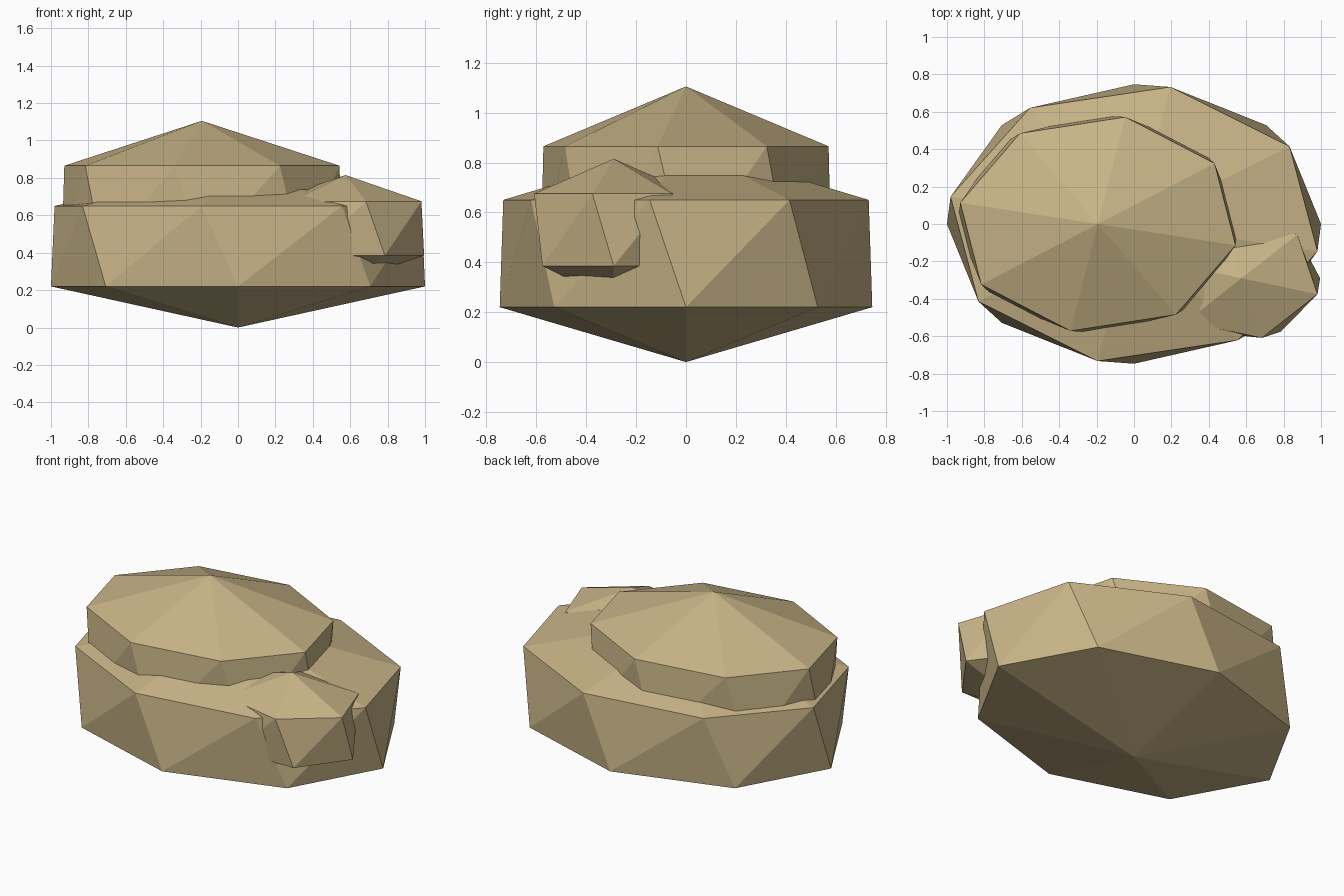
import bpy
import bmesh
from math import cos, sin, tau

cube = bpy.data.objects.get("Cube")
if cube:
    bpy.data.objects.remove(cube, do_unlink=True)

# Sandy stone colour
stone = bpy.data.materials.new("sandstone")
stone.use_nodes = True
colour = (0.578, 0.456, 0.242, 1.0)
stone.diffuse_color = colour
stone.node_tree.nodes["Principled BSDF"].inputs["Base Color"].default_value = colour


def rock(name, centre, radii, sides, heights):
    """Faceted boulder: two pointed caps joined by a twisted wall."""
    cx, cy = centre
    rx, ry = radii
    z_base, z_low, z_high, z_peak = heights
    step = tau / sides
    bm = bmesh.new()

    def ring(z, twist):
        return [bm.verts.new((cx + rx * cos(i * step - twist),
                              cy + ry * sin(i * step - twist), z))
                for i in range(sides)]

    low = ring(z_low, 0)
    high = ring(z_high, step / 4)
    base = bm.verts.new((cx, cy, z_base))
    peak = bm.verts.new((cx, cy, z_peak))
    for i in range(sides):
        j = (i + 1) % sides
        bm.faces.new((base, low[j], low[i]))
        bm.faces.new((low[i], low[j], high[j]))
        bm.faces.new((low[i], high[j], high[i]))
        bm.faces.new((high[i], high[j], peak))

    mesh = bpy.data.meshes.new(name)
    bm.to_mesh(mesh)
    bm.free()
    mesh.materials.append(stone)
    obj = bpy.data.objects.new(name, mesh)
    bpy.context.collection.objects.link(obj)


# Large bottom rock, medium rock on top, small rock at the front left side
rock("base_rock", (0, 0), (1.0, 0.747), 8, (0, 0.22, 0.65, 0.87))
rock("upper_rock", (-0.193, 0), (0.75, 0.583), 8, (0.15, 0.39, 0.865, 1.105))
rock("side_rock", (0.575, -0.29), (0.42, 0.33), 6, (0.245, 0.385, 0.675, 0.815))
